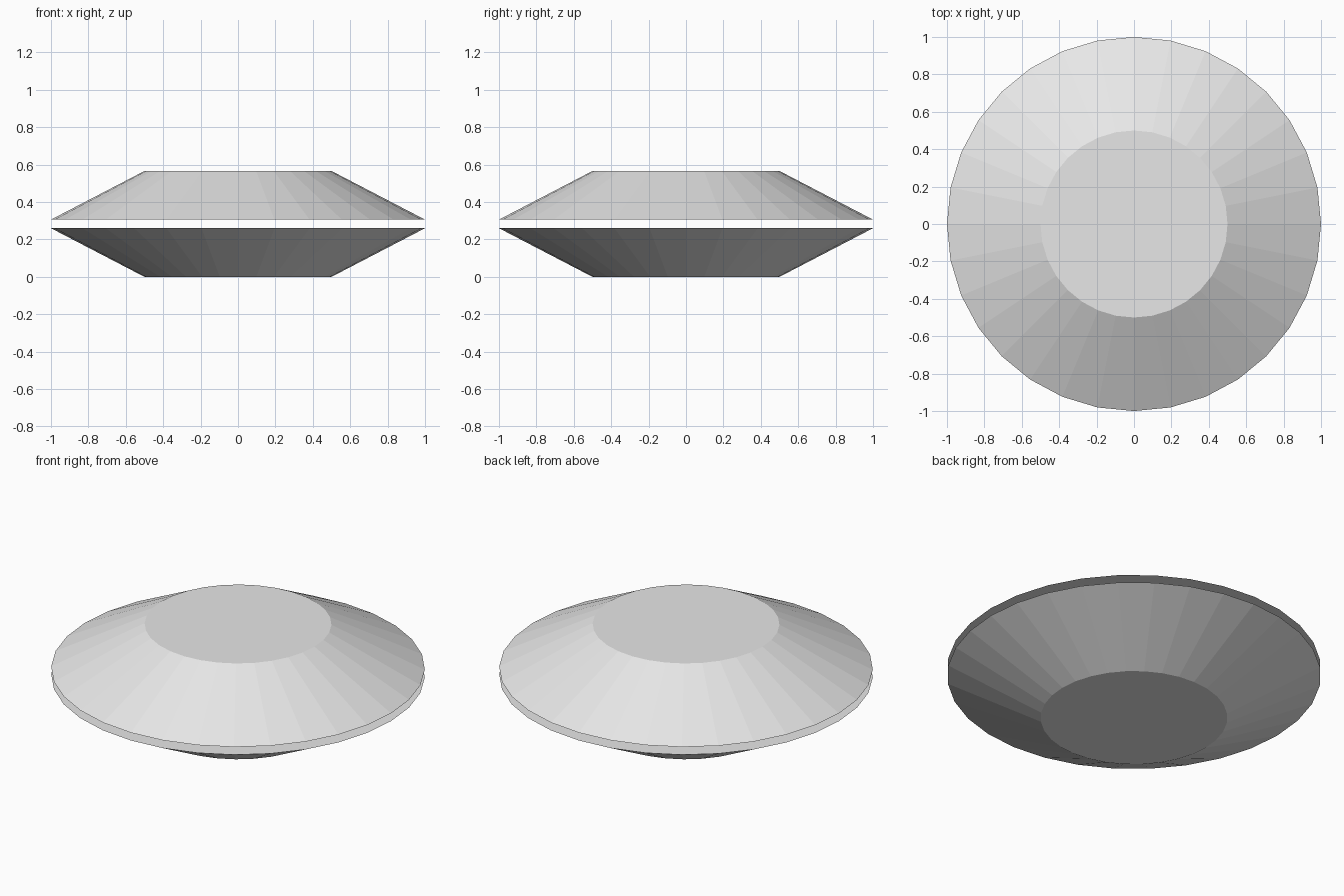
import bpy

if "Cube" in bpy.data.objects:
    bpy.data.objects.remove(bpy.data.objects["Cube"])

SIDES = 32
RIM_RADIUS, CAP_RADIUS = 1.0, 0.5
HEIGHT, GAP = 0.26, 0.046

grey = bpy.data.materials.new("light_grey")
grey.diffuse_color = (0.8, 0.8, 0.8, 1.0)
grey.use_nodes = True
grey.node_tree.nodes["Principled BSDF"].inputs["Base Color"].default_value = grey.diffuse_color


def frustum(name, z_base, bottom_radius, top_radius):
    """Closed flat-shaded truncated cone standing on z_base."""
    bpy.ops.mesh.primitive_cone_add(
        vertices=SIDES, radius1=bottom_radius, radius2=top_radius,
        depth=HEIGHT, end_fill_type='NGON',
        location=(0, 0, z_base + HEIGHT / 2))
    obj = bpy.context.object
    obj.name = name
    obj.data.materials.append(grey)
    return obj


# Lower half widens upward, upper half narrows upward, with a thin gap between
frustum("lower_shell", 0.0, CAP_RADIUS, RIM_RADIUS)
frustum("upper_shell", HEIGHT + GAP, RIM_RADIUS, CAP_RADIUS)
